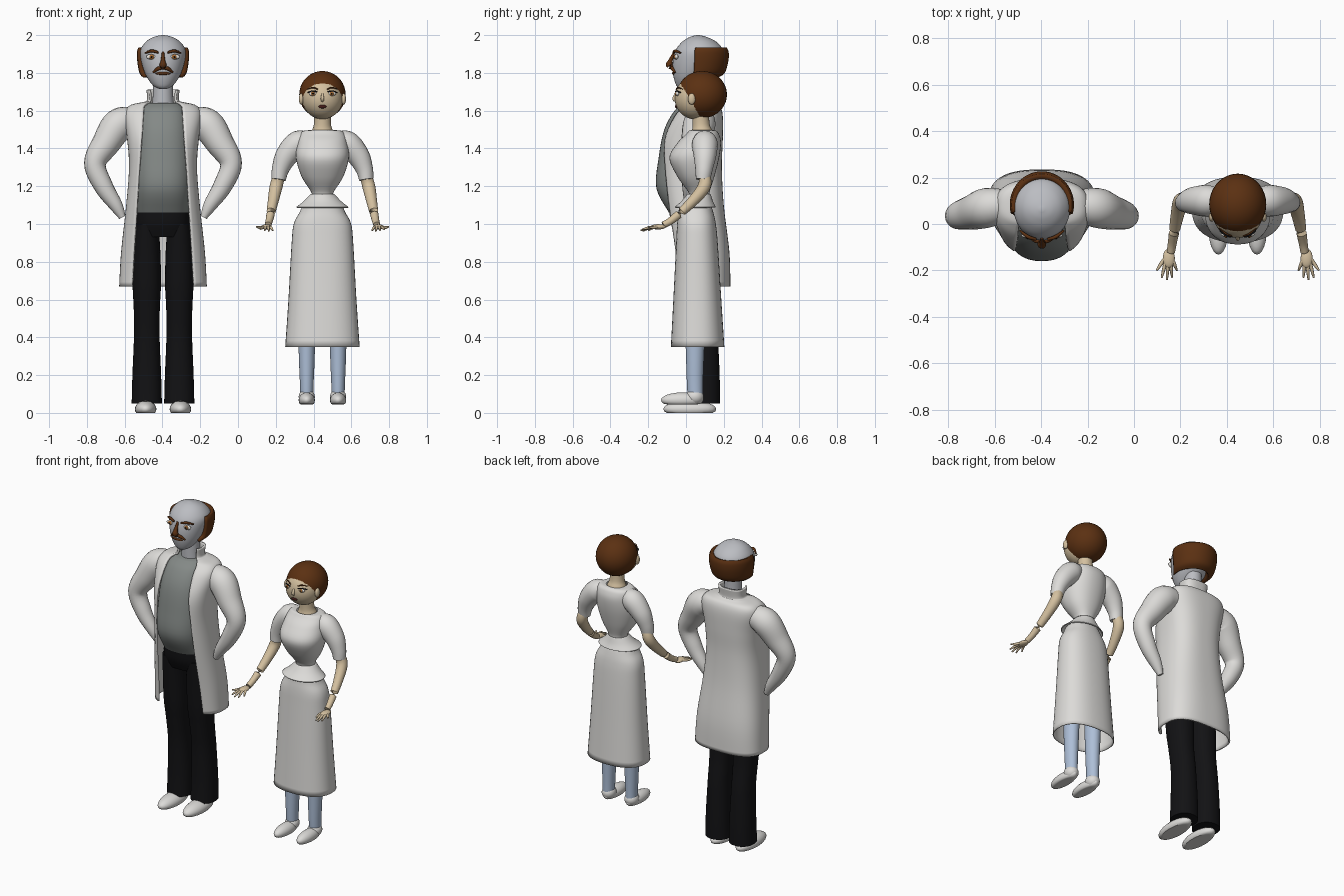
import bpy, bmesh, math
from mathutils import Vector

def material(name, *rgb):
    m = bpy.data.materials.new(name)
    m.diffuse_color = (*rgb, 1)
    return m

WHITE = material("white cloth", .72, .71, .69)
GREY = material("grey shirt", .23, .25, .24)
PALE = material("pale grey skin", .50, .51, .54)
BLACK = material("black cloth", .006, .006, .007)
HAIR = material("brown hair", .105, .03, .006)
BEIGE = material("beige skin", .66, .53, .35)
BLUE = material("light blue stockings", .42, .52, .68)
IRIS = material("amber iris", .40, .15, .03)
EYE = material("eye white", .8, .78, .74)
LIPS = material("dark lips", .06, .012, .01)

def smooth_rows(rows, n=5):
    """Catmull-Rom interpolation of parameter rows."""
    out = []
    for i in range(len(rows) - 1):
        p0, p1, p2, p3 = (rows[max(0, min(len(rows) - 1, i + k))] for k in (-1, 0, 1, 2))
        for s in range(n):
            t = s / n
            out.append([.5 * (2*b + (c - a)*t + (2*a - 5*b + 4*c - d)*t*t + (3*b - a - 3*c + d)*t**3)
                        for a, b, c, d in zip(p0, p1, p2, p3)])
    return out + [list(rows[-1])]

def finish(name, bm, mat, thick=0):
    me = bpy.data.meshes.new(name)
    bm.to_mesh(me)
    bm.free()
    me.materials.append(mat)
    ob = bpy.data.objects.new(name, me)
    bpy.context.collection.objects.link(ob)
    if thick:
        md = ob.modifiers.new("thickness", 'SOLIDIFY')
        md.thickness = thick
    return ob

def skin(name, rings, mat, closed=True, cap=True, thick=0):
    bm = bmesh.new()
    vs = [[bm.verts.new(p) for p in r] for r in rings]
    n = len(vs[0])
    for a, b in zip(vs, vs[1:]):
        for j in range(n if closed else n - 1):
            k = (j + 1) % n
            bm.faces.new((a[j], a[k], b[k], b[j]))
    if cap and closed:
        bm.faces.new(vs[0][::-1])
        bm.faces.new(vs[-1])
        bmesh.ops.recalc_face_normals(bm, faces=bm.faces)
    return finish(name, bm, mat, thick)

def spow(v, p):
    return math.copysign(abs(v) ** p, v)

def loft(name, cx, rows, mat, p=1, cap=True, thick=0, seg=40, n=5):
    """Rows bottom to top: z, half width, front y, back y [, half width of front opening]."""
    is_open = len(rows[0]) == 5
    rings = []
    for row in smooth_rows(rows, n):
        z, a, yf, yb = row[:4]
        t0 = math.asin(min(.98, row[4] / a) ** (1 / p)) if is_open else 0
        ring = []
        for j in range(seg):
            t = t0 + (2*math.pi - 2*t0) * j / (seg - 1 if is_open else seg)
            ring.append(Vector((cx + a * spow(math.sin(t), p),
                                (yf + yb)/2 - (yb - yf)/2 * spow(math.cos(t), p), z)))
        rings.append(ring)
    return skin(name, rings, mat, not is_open, cap, thick)

def tube(name, cx, s, rows, mat, seg=20, n=6):
    """Round limb along x offset, y, z, radius; s mirrors it."""
    pts = [(Vector((cx + s*r[0], r[1], r[2])), r[3]) for r in smooth_rows(rows, n)]
    rings = []
    for i, (c, r) in enumerate(pts):
        d = (pts[min(i + 1, len(pts) - 1)][0] - pts[max(i - 1, 0)][0]).normalized()
        u = d.cross(Vector((s, 0, .35))).normalized() if abs(d.x) < .8 else d.cross(Vector((0, 1, 0))).normalized()
        u = Vector((0, 1, 0)).cross(d).normalized() if abs(d.y) < .75 else Vector((1, 0, 0)) - d * d.x
        u.normalize()
        v = d.cross(u)
        rings.append([c + r * (u*math.cos(a) + v*math.sin(a))
                      for a in (2*math.pi*j/seg for j in range(seg))])
    return skin(name, rings, mat)

def ball(name, c, r, mat, floor=None, seg=24):
    bm = bmesh.new()
    bmesh.ops.create_uvsphere(bm, u_segments=seg, v_segments=seg // 2, radius=1)
    for v in bm.verts:
        v.co = Vector((c[k] + r[k] * v.co[k] for k in range(3)))
        if floor is not None:
            v.co.z = max(v.co.z, floor)
    return finish(name, bm, mat)

# ---------------- man ----------------
M = -.397
loft("man_head", M, [(1.715, .02, -.035, .02), (1.735, .055, -.052, .06), (1.79, .092, -.068, .13),
     (1.86, .115, -.07, .18), (1.92, .12, -.055, .195), (1.965, .09, -.02, .16),
     (1.99, .05, .02, .11), (2.0, .008, .055, .07)], PALE)
loft("man_neck", M, [(1.58, .065, .02, .14), (1.66, .055, .02, .13), (1.78, .052, .02, .13)], PALE)
loft("man_hair", M, [(1.775, .105, -.07, .17, .10), (1.80, .125, -.06, .205, .121),
     (1.86, .136, -.06, .224, .131), (1.91, .138, -.06, .226, .133), (1.935, .13, -.05, .215, .126)],
     HAIR, thick=.035)
loft("shirt", M, [(1.06, .137, -.09, .15), (1.19, .15, -.157, .16), (1.35, .15, -.145, .16),
     (1.5, .14, -.115, .16), (1.6, .12, -.06, .15), (1.64, .085, -.005, .13)], GREY, .85)
loft("coat", M, [(.67, .232, -.06, .235, .165), (.85, .222, -.08, .23, .155), (1.1, .195, -.12, .20, .14),
     (1.3, .18, -.14, .19, .128), (1.45, .19, -.13, .195, .115), (1.57, .205, -.07, .195, .105),
     (1.625, .18, -.02, .18, .10), (1.645, .11, 0, .15, .085), (1.655, .085, .015, .14, .07),
     (1.71, .088, .015, .145, .072)], WHITE, .75, thick=.012, seg=56)
loft("trouser_hips", M, [(.93, .13, -.05, .14), (1.0, .14, -.08, .15), (1.075, .136, -.088, .15)], BLACK, .85)
for s in (-1, 1):
    side = "left" if s < 0 else "right"
    loft("trouser_leg_" + side, M + s*.086, [(.05, .08, .01, .18), (.2, .076, .015, .178), (.4, .068, .01, .168),
         (.55, .069, -.01, .15), (.68, .075, -.03, .145), (.85, .072, -.045, .145), (1.0, .062, -.06, .14)], BLACK, .9)
    ball("man_shoe_" + side, (M + s*.092, .02, .02), (.057, .14, .045), WHITE, 0)
    tube("coat_sleeve_" + side, M, s, [(.16, .08, 1.55, .07), (.235, .07, 1.525, .086), (.30, .05, 1.43, .075),
         (.36, .035, 1.32, .058), (.315, .03, 1.20, .05), (.25, .03, 1.10, .036), (.215, .03, 1.035, .018)], WHITE)
    # face details
    ball("man_eye_" + side, (M + s*.062, -.050, 1.885), (.027, .010, .014), EYE)
    ball("man_iris_" + side, (M + s*.060, -.057, 1.885), (.013, .007, .013), IRIS)
    ball("man_pupil_" + side, (M + s*.060, -.062, 1.885), (.006, .004, .006), BLACK)
    tube("man_brow_" + side, M, s, [(.025, -.066, 1.908, .006), (.06, -.055, 1.916, .008), (.095, -.028, 1.905, .004)], HAIR, 8)
    tube("moustache_" + side, M, s, [(0, -.075, 1.826, .008), (.025, -.072, 1.823, .010), (.052, -.058, 1.802, .005)], HAIR, 10)
tube("man_nose", M, 1, [(0, -.062, 1.91, .006), (0, -.082, 1.865, .012), (0, -.088, 1.842, .019), (0, -.07, 1.83, .012)], HAIR, 10)
ball("man_lips", (M, -.066, 1.797), (.04, .008, .008), HAIR)

# ---------------- woman ----------------
W = .447
ball("woman_face", (W, .045, 1.667), (.108, .105, .112), BEIGE, seg=36)
ball("woman_hair", (W, .085, 1.685), (.123, .132, .125), HAIR, seg=36)
loft("woman_neck", W, [(1.44, .075, .01, .15), (1.49, .058, .03, .14), (1.53, .045, .035, .125), (1.62, .045, .03, .12)], BEIGE)
loft("dress_top", W, [(1.14, .058, .015, .125), (1.17, .06, .012, .125), (1.25, .11, -.045, .15), (1.35, .14, -.088, .175),
     (1.43, .132, -.045, .185), (1.475, .12, .0, .175), (1.493, .10, .015, .16), (1.497, .062, .022, .145)], WHITE, .9, cap=False)
loft("peplum", W, [(1.09, .138, -.06, .158), (1.12, .10, -.025, .143), (1.16, .062, .008, .13)], WHITE, cap=False, thick=.006)
loft("skirt", W, [(.35, .197, -.08, .203), (.6, .18, -.067, .187), (.9, .163, -.052, .168), (1.0, .152, -.047, .158),
     (1.06, .122, -.04, .145), (1.105, .10, -.03, .13), (1.13, .06, .01, .12)], WHITE, .85, cap=False, thick=.006)
for s in (-1, 1):
    side = "left" if s < 0 else "right"
    tube("dress_sleeve_" + side, W, s, [(.075, .10, 1.44, .05), (.13, .10, 1.425, .068), (.19, .10, 1.36, .06),
         (.222, .095, 1.29, .046), (.232, .09, 1.235, .038)], WHITE)
    tube("forearm_" + side, W, s, [(.225, .095, 1.27, .03), (.245, .097, 1.20, .034), (.262, .03, 1.115, .028),
         (.28, -.07, 1.025, .02), (.288, -.12, .995, .018)], BEIGE)
    ball("palm_" + side, (W + s*.297, -.148, .985), (.026, .042, .014), BEIGE)
    for i, (fx, fy, fz) in enumerate([(.262, -.20, .965), (.283, -.23, .962), (.305, -.24, .966), (.328, -.232, .972), (.35, -.20, .985)]):
        x0 = .283 + i*.008
        tube("finger_%d_%s" % (i + 1, side), W, s, [(x0, -.15, .985, .008), ((x0 + fx)/2, (fy - .15)/2, .981, .008),
             (fx, fy, fz, .004)], BEIGE, 8, 3)
    loft("stocking_" + side, W + s*.083, [(.07, .034, .01, .09), (.15, .036, .005, .09), (.3, .042, 0, .095), (.6, .05, -.01, .11)], BLUE)
    ball("woman_shoe_" + side, (W + s*.083, -.02, .068), (.043, .112, .04), WHITE, .045)
    ball("woman_shoe_heel_" + side, (W + s*.083, .046, .085), (.043, .048, .042), WHITE, .045)
    # face details
    ball("ear_" + side, (W + s*.112, .03, 1.662), (.013, .02, .03), BEIGE)
    ball("woman_eye_" + side, (W + s*.05, -.045, 1.69), (.022, .010, .012), EYE)
    ball("woman_iris_" + side, (W + s*.05, -.052, 1.69), (.011, .006, .011), IRIS)
    ball("woman_pupil_" + side, (W + s*.05, -.056, 1.69), (.005, .004, .005), BLACK)
    tube("woman_lash_" + side, W, s, [(.028, -.055, 1.70, .003), (.05, -.05, 1.704, .004), (.078, -.028, 1.696, .003)], BLACK, 8)
    tube("woman_brow_" + side, W, s, [(.025, -.052, 1.713, .003), (.05, -.042, 1.722, .004), (.08, -.018, 1.714, .002)], HAIR, 8)
tube("woman_nose", W, 1, [(0, -.054, 1.69, .005), (0, -.064, 1.665, .009), (0, -.056, 1.652, .008)], BEIGE, 10)
ball("woman_lips", (W, -.05, 1.622), (.021, .008, .010), LIPS)

# smooth shading everywhere, keeping hems sharp
bpy.ops.object.select_all(action='SELECT')
bpy.context.view_layer.objects.active = bpy.context.selected_objects[0]
bpy.ops.object.shade_smooth_by_angle(angle=math.radians(50))
